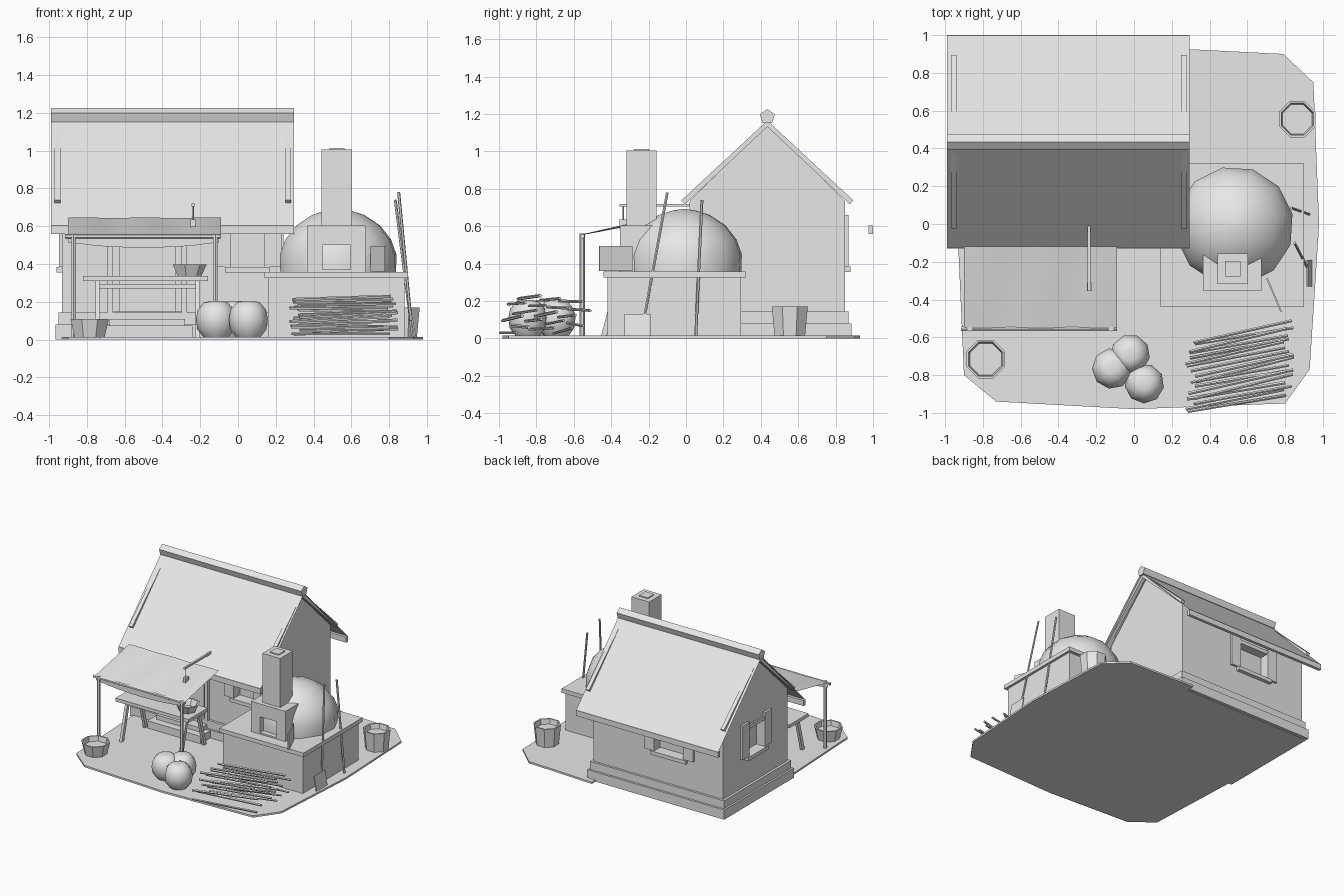
import bpy, bmesh, math, random
from mathutils import Vector

random.seed(4)
if "Cube" in bpy.data.objects:
    bpy.data.objects.remove(bpy.data.objects["Cube"], do_unlink=True)

mat = bpy.data.materials.new("plain_grey")
mat.use_nodes = True
GREY = (0.8, 0.8, 0.8, 1)
mat.diffuse_color = GREY
mat.node_tree.nodes["Principled BSDF"].inputs["Base Color"].default_value = GREY


def finish(name, bm, smooth=None):
    bmesh.ops.recalc_face_normals(bm, faces=bm.faces)
    me = bpy.data.meshes.new(name)
    bm.to_mesh(me)
    bm.free()
    me.materials.append(mat)
    ob = bpy.data.objects.new(name, me)
    bpy.context.collection.objects.link(ob)
    if smooth:
        bpy.ops.object.select_all(action='DESELECT')
        ob.select_set(True)
        bpy.context.view_layer.objects.active = ob
        bpy.ops.object.shade_smooth_by_angle(angle=math.radians(smooth))
    return ob


def box(name, x, y, z):
    bm = bmesh.new()
    bmesh.ops.create_cube(bm, size=1)
    for v in bm.verts:
        v.co = [lo + (c + 0.5) * (hi - lo) for c, (lo, hi) in zip(v.co, (x, y, z))]
    return finish(name, bm)


def prism(name, pts, offset):
    """Closed outline pushed along an offset."""
    bm = bmesh.new()
    face = bm.faces.new([bm.verts.new(p) for p in pts])
    ret = bmesh.ops.extrude_face_region(bm, geom=[face])
    bmesh.ops.translate(bm, vec=offset, verts=[g for g in ret["geom"] if isinstance(g, bmesh.types.BMVert)])
    return finish(name, bm)


def rod(name, p, q, r, sides=6):
    p, q = Vector(p), Vector(q)
    bm = bmesh.new()
    bmesh.ops.create_cone(bm, cap_ends=True, segments=sides, radius1=r, radius2=r, depth=(q - p).length)
    rot = (q - p).to_track_quat('Z', 'Y')
    for v in bm.verts:
        v.co = rot @ v.co + (p + q) / 2
    return finish(name, bm)


def lathe(name, at, profile, n, smooth=None, turn=0.0):
    bm = bmesh.new()
    rings = [[bm.verts.new((at[0] + r * math.cos(turn + math.tau * i / n),
                            at[1] + r * math.sin(turn + math.tau * i / n), at[2] + z))
              for i in range(n)] for r, z in profile]
    for a, b in zip(rings, rings[1:]):
        for i in range(n):
            bm.faces.new((a[i], a[(i + 1) % n], b[(i + 1) % n], b[i]))
    bm.faces.new(rings[0])
    bm.faces.new(rings[-1])
    return finish(name, bm, smooth)


def cut(target, cutter):
    mod = target.modifiers.new("opening", 'BOOLEAN')
    mod.object, mod.operation, mod.solver = cutter, 'DIFFERENCE', 'EXACT'
    cutter.hide_render = True
    cutter.hide_set(True)
    cutter.display_type = 'WIRE'


# Ground slab
outline = [(-.94, .1), (-.9, -.8), (-.73, -.94), (0, -.98), (.8, -.95), (.93, -.77),
           (.98, 0), (.95, .75), (.79, .9), (.2, .93), (.2, .86), (-.94, .86)]
prism("ground", [(x, y, 0) for x, y in outline], (0, 0, .015))

# House body and stepped plinth
X0, X1, Y0, Y1, MID = -.93, .24, .02, .85, .435
box("plinth_lower", (-.965, .275), (-.015, .885), (.002, .08))
box("plinth_upper", (-.95, .26), (0, .868), (.08, .145))
walls = prism("house_walls", [(X0, Y0, .1), (X0, Y1, .1), (X0, Y1, .735), (X0, MID, 1.145), (X0, Y0, .735)],
              (X1 - X0, 0, 0))


# Windows: local u runs along the wall, d points out of it
def window(tag, place, width, z0=.385, z1=.6):
    def part(name, u, d, z):
        (xa, ya), (xb, yb) = place(u[0], d[0]), place(u[1], d[1])
        return box(tag + name, sorted((xa, xb)), sorted((ya, yb)), z)
    h = width / 2
    cut(walls, part("_window_cutter", (-h, h), (-.06, .05), (z0, z1)))
    part("_window_sill", (-h - .03, h + .03), (-.02, .03), (z0 - .03, z0))
    part("_window_lintel", (-h - .02, h + .02), (-.02, .012), (z1, z1 + .03))
    for s in (-1, 1):
        part("_shutter", sorted((s * h, s * (h + .09))), (-.005, .018), (z0, z1 + .06))


window("back", lambda u, d: (-.45 + u, Y1 + d), .26)
window("front", lambda u, d: (.05 + u, Y0 - d), .18)
window("left", lambda u, d: (X0 - d, MID + u), .2)

# Door with frame and steps
cut(walls, box("door_cutter", (-.66, -.3), (-.05, .06), (.15, .56)))
box("door", (-.63, -.33), (.035, .058), (.15, .54))
for x in (-.69, -.3):
    box("door_jamb", (x, x + .03), (-.005, .05), (.14, .58))
box("door_step_upper", (-.68, -.28), (-.08, .02), (.01, .11))
box("door_step_lower", (-.72, -.24), (-.14, .02), (.01, .075))

# Roof: thin sheets, verge boards, eave beams, ridge
RX0, RX1 = -.99, .295
for s in (-1, 1):
    bm = bmesh.new()
    bm.faces.new([bm.verts.new(p) for p in (
        (RX0, MID, 1.17), (RX1, MID, 1.17), (RX1, MID + s * .565, .6), (RX0, MID + s * .565, .6))])
    finish("roof_sheet", bm)
    for x in (-.97, .25):
        prism("verge_board", [(x, MID, 1.132), (x, MID, 1.165), (x, MID + s * .46, .738),
                              (x, MID + s * .44, .718)], (.03, 0, 0))
    box("eave_beam", (RX0, RX1), sorted((MID + s * .54, MID + s * .565)), (.558, .603))
rod("ridge_beam", (RX0, MID, 1.185), (RX1, MID, 1.185), .042, 5)

# Awning cloth with gentle ripples, valance, rail and posts
bm = bmesh.new()
N, M = 12, 4
grid = [[bm.verts.new((-.9 + .81 * i / N, -.555 + .435 * j / M,
                       .555 + .09 * j / M + .006 * math.sin(1.3 * i) * math.sin(math.pi * (j + .5) / 5)))
         for i in range(N + 1)] for j in range(M + 1)]
for a, b in zip(grid, grid[1:]):
    for i in range(N):
        bm.faces.new((a[i], a[i + 1], b[i + 1], b[i]))
finish("awning_cloth", bm, 40)
bm = bmesh.new()
rows = [(bm.verts.new((-.9 + .8 * i / N, -.548, .55)),
         bm.verts.new((-.9 + .8 * i / N, -.548, .535 - .048 * math.sin(math.pi * i / N) ** .4
                       if 0 < i < N else .515))) for i in range(N + 1)]
for a, b in zip(rows, rows[1:]):
    bm.faces.new((a[0], b[0], b[1], a[1]))
finish("awning_valance", bm)
rod("awning_rail", (-.915, -.555, .547), (-.09, -.555, .547), .013)
for x in (-.87, -.12):
    rod("awning_post", (x, -.555, .005), (x, -.555, .56), .014)

# Hanging sign on a bracket
box("sign_bracket", (-.245, -.23), (-.355, .1), (.705, .72))
rod("sign_hanger", (-.237, -.335, .63), (-.237, -.335, .71), .004, 4)
box("sign_board", (-.25, -.224), (-.355, -.31), (.585, .635))

# Trestle table, bench and bowl
box("table_top", (-.82, -.16), (-.41, -.16), (.31, .337))
for x in (-.755, -.225):
    for s in (-1, 1):
        prism("table_leg", [(x, -.285 + s * a, z) for a, z in ((.06, .312), (.09, .312), (.17, .01), (.14, .01))],
              (.022, 0, 0))
box("table_stretcher", (-.75, -.21), (-.295, -.275), (.27, .295))
lathe("table_bowl", (-.26, -.28, .336), [(.065, 0), (.095, .062), (.08, .062), (.055, .015)], 7)

# Oven plinth, dome, mouth, chimney
box("oven_base", (.16, .88), (-.42, .295), (.005, .325))
box("oven_slab", (.14, .9), (-.44, .32), (.325, .358))
lathe("oven_dome", (.53, -.01, .35),
      [(.312, 0), (.315, .1), (.285, .18), (.225, .255), (.14, .31), (.06, .335), (.005, .342)], 12, 40, .2)
mouth = box("oven_mouth", (.365, .675), (-.352, -.15), (.355, .605))
cut(mouth, box("mouth_cutter", (.447, .595), (-.4, -.22), (.37, .5)))
box("chimney", (.443, .603), (-.318, -.157), (.6, 1.005))
box("chimney_cap", (.483, .563), (-.278, -.197), (1, 1.013))
prism("oven_door", [(.7, -.29, .36), (.775, -.465, .36), (.775, -.465, .495), (.7, -.29, .495)], (.008, .003, 0))

# Leaning peel and pole
prism("peel_blade", [(.935, -.33, .005), (.935, -.19, .005), (.912, -.19, .132), (.912, -.33, .132)], (.008, 0, 0))
rod("peel_handle", (.915, -.225, .1), (.85, -.1, .78), .008)
rod("leaning_pole", (.925, .052, .01), (.832, .085, .74), .008)


# Tub and bucket with hollow tops
def tub(name, x, y, r0, r1, h, n):
    lathe(name, (x, y, .01), [(r0, 0), (r1, h), (r1 - .012, h), (r1 - .02, h - .04)], n, None, math.pi / 8)


tub("barrel", .865, .555, .088, .104, .16, 8)
tub("bucket", -.785, -.715, .085, .11, .1, 8)

# Sacks
for x, y, r in ((.055, -.845, .105), (-.115, -.765, .108), (-.02, -.69, .105)):
    lathe("sack", (x, y, .01), [(.6 * r, 0), (.93 * r, .045), (r, .1), (.9 * r, .15), (.6 * r, .187), (.3 * r, .195)],
          9, 50, x * 9)

# Stacked sticks
for i in range(18):
    y = -.95 + .38 * (i / 17)
    z = .03 + .19 * ((i * 7) % 18) / 17
    x = .56 + random.uniform(-.03, .03)
    dy, dz = random.uniform(.04, .07), random.uniform(-.01, .015)
    rod("firewood_stick", (x - .26, y - dy, z - dz), (x + .26, y + dy, z + dz), random.uniform(.007, .01), 5)
